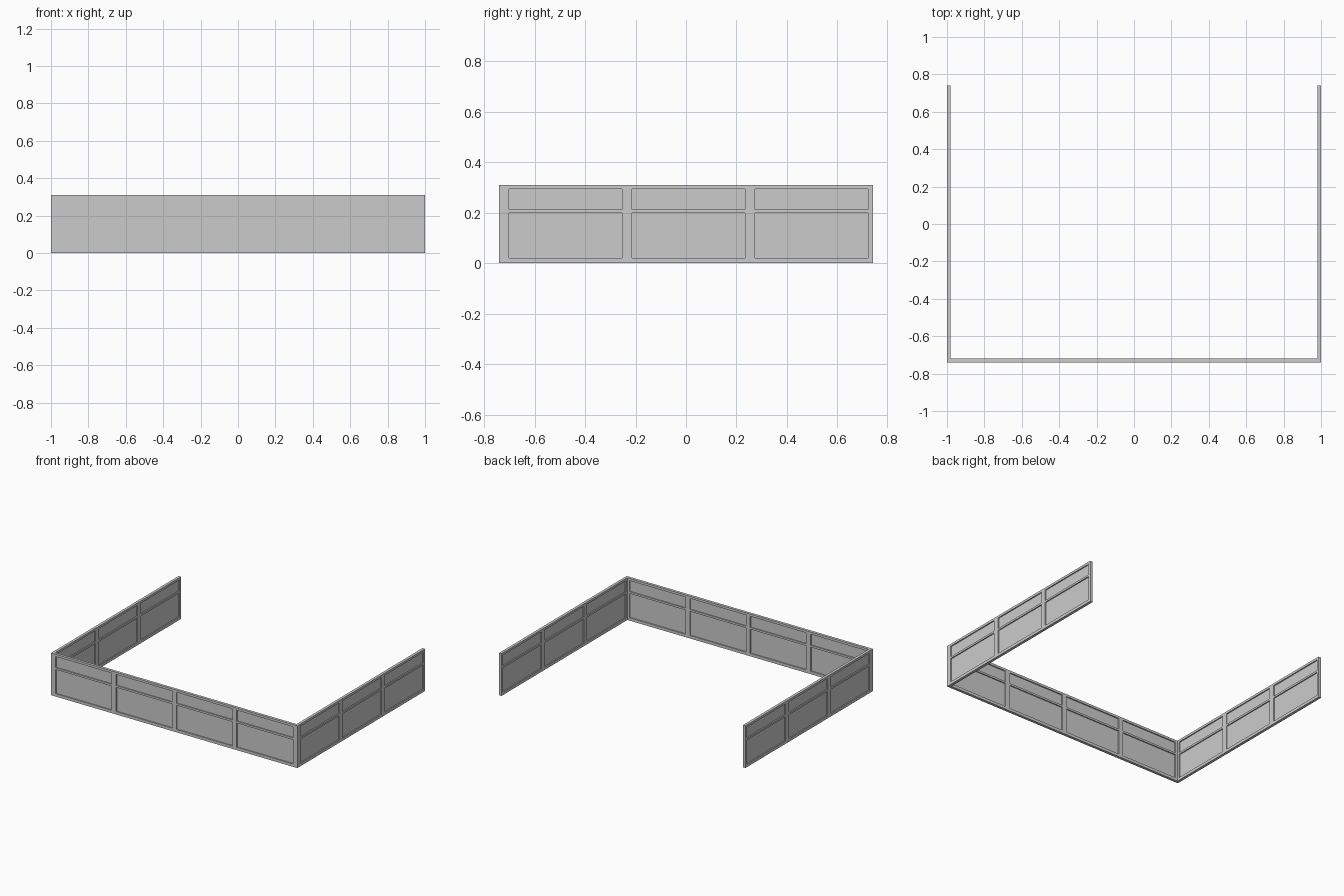
import bpy, bmesh
from mathutils import Matrix, Vector

if "Cube" in bpy.data.objects:
    bpy.data.objects.remove(bpy.data.objects["Cube"])

T = 0.02        # wall thickness
PANE = 0.004    # pane thickness
ZS = [0, 0.021, 0.198, 0.212, 0.293, 0.31]   # rail heights; odd cells are openings


def finish(bm, name, matrix):
    bm.transform(matrix)
    bmesh.ops.recalc_face_normals(bm, faces=bm.faces)
    me = bpy.data.meshes.new(name)
    bm.to_mesh(me)
    bm.free()
    bpy.context.collection.objects.link(bpy.data.objects.new(name, me))


def wall(name, us, matrix):
    """Wall along local x, thickness along local y; us are post edges."""
    # frame: a grid with its openings left out, extruded to thickness
    bm = bmesh.new()
    v = [[bm.verts.new((u, -T / 2, z)) for z in ZS] for u in us]
    for i in range(len(us) - 1):
        for j in range(len(ZS) - 1):
            if not (i % 2 and j % 2):
                bm.faces.new((v[i][j], v[i + 1][j], v[i + 1][j + 1], v[i][j + 1]))
    ext = bmesh.ops.extrude_face_region(bm, geom=bm.faces[:], use_keep_orig=True)
    moved = [g for g in ext["geom"] if isinstance(g, bmesh.types.BMVert)]
    bmesh.ops.translate(bm, verts=moved, vec=(0, T, 0))
    bmesh.ops.recalc_face_normals(bm, faces=bm.faces)
    bmesh.ops.dissolve_limit(bm, angle_limit=0.01, verts=bm.verts, edges=bm.edges)
    finish(bm, name + "_frame", matrix)

    # panes: thin boxes centred in the openings
    bm = bmesh.new()
    for i in range(1, len(us) - 1, 2):
        for j in range(1, len(ZS) - 1, 2):
            c = Vector(((us[i] + us[i + 1]) / 2, 0, (ZS[j] + ZS[j + 1]) / 2))
            s = (us[i + 1] - us[i], PANE, ZS[j + 1] - ZS[j])
            bmesh.ops.create_cube(bm, size=1, matrix=Matrix.Translation(c) @ Matrix.Diagonal((*s, 1)))
    finish(bm, name + "_panes", matrix)


# front wall sits between the two side walls
front = [-0.98, -0.963, -0.508, -0.472, -0.017, 0.017, 0.472, 0.508, 0.963, 0.98]
wall("front_wall", front, Matrix.Translation((0, -0.73, 0)))

# side walls, open at the back
side = [-0.74, -0.702, -0.254, -0.214, 0.234, 0.274, 0.722, 0.74]
for name, sx in (("left_wall", -1), ("right_wall", 1)):
    wall(name, side, Matrix.Translation((sx * (1 - T / 2), 0, 0)) @ Matrix.Rotation(1.5707963, 4, 'Z'))
